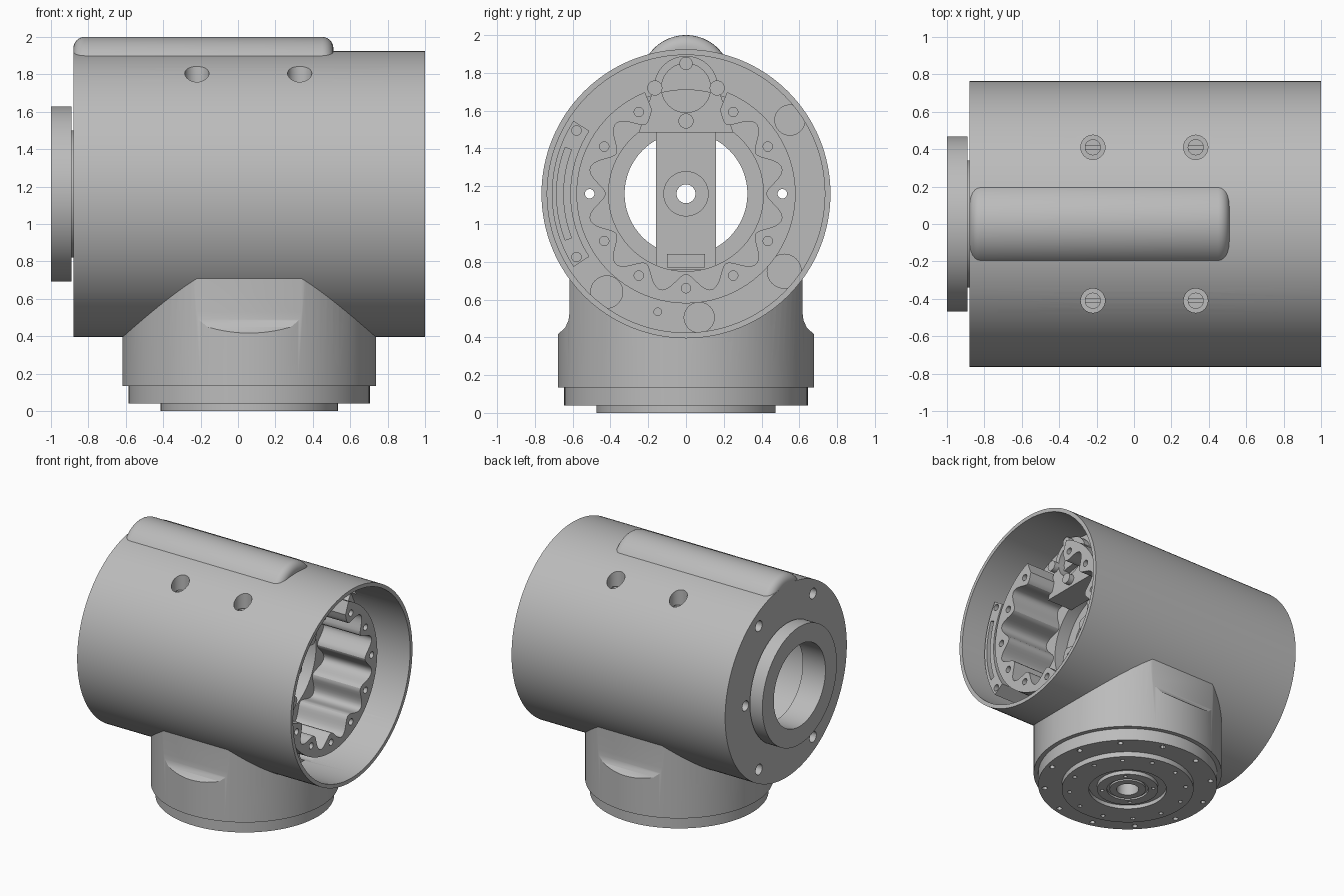
import bpy, bmesh
from math import sin, cos, pi, radians

cube = bpy.data.objects.get("Cube")
if cube:
    bpy.data.objects.remove(cube, do_unlink=True)

grey = bpy.data.materials.new("machined_grey")
grey.use_nodes = True
color = (0.5, 0.5, 0.5, 1)
grey.diffuse_color = color
grey.node_tree.nodes["Principled BSDF"].inputs["Base Color"].default_value = color

AXIS = 1.16      # height of the barrel axis
BASE_X = 0.06    # centre of the base
R = 0.765        # barrel radius


def finish(name, bm):
    bmesh.ops.remove_doubles(bm, verts=bm.verts, dist=1e-5)
    bmesh.ops.recalc_face_normals(bm, faces=bm.faces)
    me = bpy.data.meshes.new(name)
    bm.to_mesh(me)
    bm.free()
    ob = bpy.data.objects.new(name, me)
    bpy.context.collection.objects.link(ob)
    me.materials.append(grey)
    return ob


def lathe(name, profile, axis="X", at=(0, 0, AXIS), n=96):
    """Spin a closed (distance along axis, radius) profile."""
    bm = bmesh.new()
    rings = []
    for i in range(n):
        c, s = cos(2 * pi * i / n), sin(2 * pi * i / n)
        ring = []
        for t, r in profile:
            p = (t, r * c, r * s) if axis == "X" else (r * c, r * s, t)
            ring.append(bm.verts.new([a + b for a, b in zip(p, at)]))
        rings.append(ring)
    m = len(profile)
    for i in range(n):
        a, b = rings[i], rings[(i + 1) % n]
        for j in range(m):
            k = (j + 1) % m
            if profile[j][1] == 0 and profile[k][1] == 0:
                continue
            bm.faces.new((a[j], a[k], b[k], b[j]))
    return finish(name, bm)


def rod(name, t0, t1, r, axis="X", at=(0, 0, AXIS), n=24):
    return lathe(name, [(t0, 0), (t0, r), (t1, r), (t1, 0)], axis, at, n)


def prism(name, pts, x0, x1):
    """Extrude a (y, z) outline along x."""
    bm = bmesh.new()
    face = bm.faces.new([bm.verts.new((x0, y, z)) for y, z in pts])
    new = bmesh.ops.extrude_face_region(bm, geom=[face])["geom"]
    bmesh.ops.translate(bm, vec=(x1 - x0, 0, 0),
                        verts=[v for v in new if isinstance(v, bmesh.types.BMVert)])
    return finish(name, bm)


def rect(y, z, hy, hz):
    return [(y - hy, z - hz), (y + hy, z - hz), (y + hy, z + hz), (y - hy, z + hz)]


def polar(r, deg):
    return r * cos(radians(deg)), AXIS + r * sin(radians(deg))


def cut(ob, *cutters):
    bpy.context.view_layer.objects.active = ob
    for c in cutters:
        c.hide_render = True
        mod = ob.modifiers.new("cut", "BOOLEAN")
        mod.operation, mod.solver, mod.object = "DIFFERENCE", "EXACT", c
        bpy.ops.object.modifier_apply(modifier=mod.name)
        bpy.data.objects.remove(c, do_unlink=True)


def through_holes():
    return [rod("cutter", -1.5, 1.5, 0.025, at=(0, y, AXIS)) for y in (-0.51, 0.51)]


# Barrel with open rim, stepped inner chamber and end flange
barrel = lathe("barrel", [
    (-0.88, R), (1, R), (1, 0.735), (0.55, 0.735), (0.55, 0.55), (0.4, 0.55),
    (0.4, 0.41), (0.3, 0.41), (0.3, 0.325), (0.2, 0.325), (0.2, 0.45), (-0.8, 0.45),
    (-0.8, 0.325), (-1, 0.325), (-1, 0.468), (-0.89, 0.468), (-0.89, 0.34), (-0.88, 0.34)], n=128)
cut(barrel, *through_holes())
for y in (-0.34, 0.34):                      # end face bolt holes
    for dz in (-0.57, 0.57):
        cut(barrel, rod("cutter", -1, -0.78, 0.042, at=(0, y, AXIS + dz)))
for y in (-0.51, 0.51):
    cut(barrel, rod("cutter", -1, -0.78, 0.04, at=(0, y, AXIS)))
for y, z, r in ((0.07, 0.505, 0.08), (-0.15, 0.535, 0.02), (-0.42, 0.64, 0.085),
                (0.52, 0.75, 0.09), (0.55, 1.55, 0.08)):   # chamber floor pockets
    cut(barrel, rod("cutter", 0.47, 0.6, r, at=(0, y, z), n=32))
cut(barrel, rod("cutter", 0.2, 0.8, 0.08, "Z", (BASE_X, 0, 0), 32))

# Recessed slotted screws on the upper sides
screws = []
for x in (-0.22, 0.33):
    for y in (-0.41, 0.41):
        cut(barrel, rod("cutter", 1.69, 2.2, 0.065, "Z", (x, y, 0), 32))
        screw = rod("slotted_screw", 1.66, 1.73, 0.043, "Z", (x, y, 0), 24)
        cut(screw, prism("cutter", rect(y, 1.73, 0.008, 0.02), x - 0.1, x + 0.1))
        screws.append(screw)

# Rounded ridge along the top
round_end = [(0.06 * (1 - cos(radians(a))), 0.18 + 0.06 * sin(radians(a))) for a in range(0, 91, 15)]
x0, x1 = -0.88, 0.51
ridge = lathe("top_ridge", [(x0, 0)] + [(x0 + t, r) for t, r in round_end]
              + [(x1 - t, r) for t, r in reversed(round_end)] + [(x1, 0)], at=(0, 0, 1.76))
cut(ridge, rod("cutter", -2, 2, 0.755, n=128))

# Round base with stepped underside
base = lathe("base", [
    (0, 0.08), (0, 0.13), (0.015, 0.13), (0.015, 0.15), (0, 0.15), (0, 0.22), (0.03, 0.22),
    (0.03, 0.28), (0, 0.28), (0, 0.475), (0.04, 0.475), (0.04, 0.645), (0.135, 0.645),
    (0.135, 0.678), (0.9, 0.678), (0.9, 0.08)], "Z", (BASE_X, 0, 0))
cut(base, rod("cutter", -2, 2, 0.755, n=128))
flat = [(0.617, 1), (0.617, 0.53), (0.622, 0.49), (0.64, 0.45), (0.68, 0.415), (0.9, 0.4), (0.9, 1)]
for side in (-1, 1):                         # milled side flats
    cut(base, prism("cutter", [(side * y, z) for y, z in flat], -1, 1))
for count, radius, size in ((12, 0.6, 0.02), (12, 0.42, 0.016), (4, 0.185, 0.014)):
    for i in range(count):
        a = 2 * pi * (i + 0.5) / count
        cut(base, rod("cutter", -0.1, 0.09, size, "Z",
                      (BASE_X + radius * cos(a), radius * sin(a), 0), 12))

# Scalloped ring inside the rim, open at the top
steps = range(112, 429, 2)
ring = prism("scalloped_ring", [polar(0.58, a) for a in steps]
             + [polar(0.475 - 0.05 * cos(radians(12 * a)), a) for a in reversed(steps)], 0.38, 0.82)
cut(ring, *through_holes())
for a in range(120, 421, 30):
    if a not in (180, 360):
        y, z = polar(0.5, a)
        cut(ring, rod("cutter", 0.72, 0.9, 0.025, at=(0, y, z), n=16))

# Curved side plate with a slot and two screw holes
arc = range(147, 214, 3)
plate = prism("curved_side_plate", [polar(0.71, a) for a in arc]
              + [polar(0.61, a) for a in reversed(arc)], 0.54, 0.81)
slot = range(159, 202, 3)
cut(plate, prism("cutter", [polar(0.685, a) for a in slot]
                 + [polar(0.65, a) for a in reversed(slot)], 0.74, 0.9))
for a in (150, 210):
    y, z = polar(0.67, a)
    cut(plate, rod("cutter", 0.74, 0.9, 0.025, at=(0, y, z), n=16))

# Upper bracket with a round opening
head = [(0.17 * cos(radians(a)), 1.72 + 0.17 * sin(radians(a))) for a in range(0, 181, 10)]
bracket = prism("upper_bracket", [(-0.25, 1.485), (0.25, 1.485)] + head, 0.38, 0.6)
cut(bracket, rod("cutter", 0.5, 0.7, 0.13, at=(0, 0, 1.72), n=40))
bolts = [rod("bracket_bolt", 0.5, 0.64, 0.04, at=(0, y, z))
         for y, z in ((-0.165, 1.72), (0.165, 1.72), (0, 1.545))]
bolts.append(rod("top_bolt", 0.5, 0.64, 0.035, at=(0, 0, 1.85)))

# Vertical bar across the bore with a pierced hub
bar = prism("cross_bar", rect(0, AXIS, 0.16, 0.4), 0.21, 0.31)
hub = rod("bar_hub", 0.25, 0.33, 0.12, n=40)
for part in (bar, hub):
    cut(part, rod("cutter", 0, 1, 0.05, n=32))
lug = prism("lower_lug", rect(0, 0.805, 0.1, 0.035), 0.28, 0.42)

# Smooth curved walls, keep machined edges sharp
bpy.ops.object.select_all(action="DESELECT")
for ob in [barrel, ridge, base, ring, plate, bracket, bar, hub, lug] + screws + bolts:
    ob.select_set(True)
bpy.context.view_layer.objects.active = barrel
bpy.ops.object.shade_smooth_by_angle(angle=radians(30))
